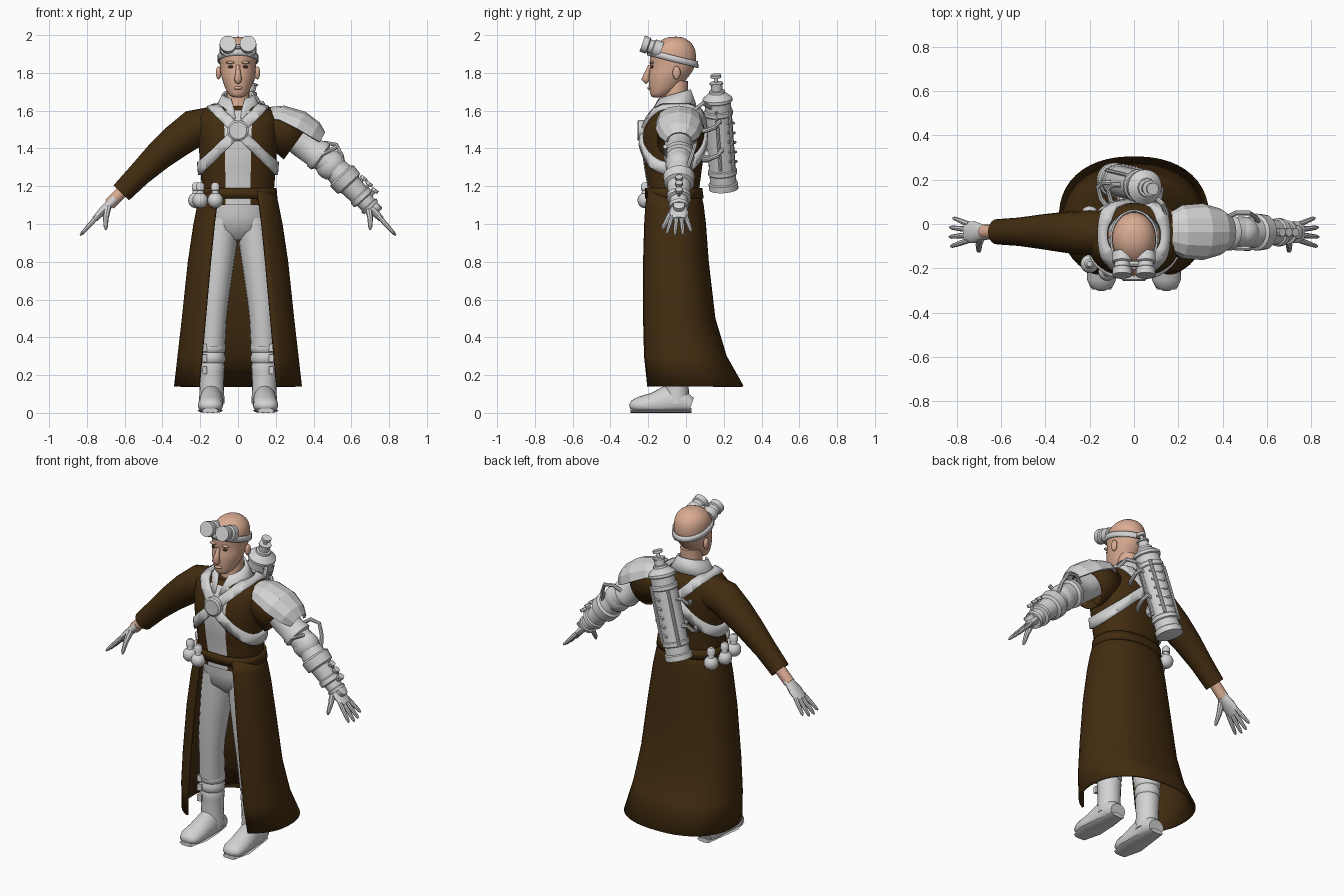
import bpy, bmesh, math
from mathutils import Vector as V


def mat(name, r, g, b):
    m = bpy.data.materials.new(name)
    m.diffuse_color = (r, g, b, 1)
    return m


BROWN = mat("dark_brown_cloth", .055, .025, .005)
GREY = mat("light_grey", .65, .65, .65)
SKIN = mat("skin", .70, .41, .29)
EYE = mat("eye_brown", .06, .03, .015)


def finish(name, bm, m, smooth=40, solid=0, sub=0):
    bmesh.ops.recalc_face_normals(bm, faces=bm.faces)
    me = bpy.data.meshes.new(name)
    bm.to_mesh(me)
    bm.free()
    o = bpy.data.objects.new(name, me)
    bpy.context.collection.objects.link(o)
    me.materials.append(m)
    if smooth:
        me.polygons.foreach_set("use_smooth", [True] * len(me.polygons))
        me.set_sharp_from_angle(angle=math.radians(smooth))
    if solid:
        md = o.modifiers.new("thickness", 'SOLIDIFY')
        md.thickness, md.offset = solid, 0
    if sub:
        md = o.modifiers.new("subdivide", 'SUBSURF')
        md.levels = md.render_levels = sub
    return o


def skin_rings(rings, closed, cap):
    bm = bmesh.new()
    rows = [[bm.verts.new(p) for p in r] for r in rings]
    n = len(rows[0])
    for a, b in zip(rows, rows[1:]):
        for i in range(n if closed else n - 1):
            j = (i + 1) % n
            bm.faces.new((a[i], a[j], b[j], b[i]))
    if cap and closed:
        bm.faces.new(rows[0])
        bm.faces.new(rows[-1])
    return bm


def power(v, e):
    return math.copysign(abs(v) ** e, v)


def loft(name, rings, m, n=32, e=.85, shear=0, cap=True, **kw):
    """Horizontal rings (z, half width, front y, back y[, front gap])."""
    out, gaps = [], len(rings[0]) > 4
    for z, rx, yf, yb, *g in rings:
        t0 = math.asin((g[0] / rx) ** (1 / e)) if gaps else 0
        h = (yb - yf) / (1 + math.cos(t0) ** e)
        row = []
        for i in range(n):
            t = t0 + (2 * math.pi - 2 * t0) * i / (n - 1 if gaps else n)
            y = yb - h - h * power(math.cos(t), e)
            row.append((rx * power(math.sin(t), e), y, z + shear * y))
        out.append(row)
    return finish(name, skin_rings(out, not gaps, cap), m, **kw)


def tube(name, pts, m, n=16, ref=(0, 1, 0), arc=None, cap=True, floor=None, **kw):
    """Sweep through (x, y, z, radius[, second radius])."""
    P = [V(p[:3]) for p in pts]
    out = []
    for k, p in enumerate(pts):
        d = (P[min(k + 1, len(P) - 1)] - P[max(k - 1, 0)]).normalized()
        u = V(ref)
        u = (u - d * d.dot(u)).normalized()
        w = d.cross(u)
        row = []
        for i in range(n):
            t = arc * i / (n - 1) if arc else 2 * math.pi * i / n
            q = P[k] + u * p[3] * math.cos(t) + w * p[-1] * math.sin(t)
            if floor is not None:
                q.z = max(q.z, floor)
            row.append(q)
        out.append(row)
    return finish(name, skin_rings(out, not arc, cap), m, **kw)


def turned(name, a, b, prof, m, **kw):
    """Turned part: (fraction along a-b, radius)."""
    a, b = V(a), V(b)
    return tube(name, [(*a.lerp(b, t), r) for t, r in prof], m, **kw)


def ball(name, c, r, m, scale=(1, 1, 1)):
    bm = bmesh.new()
    bmesh.ops.create_uvsphere(bm, u_segments=16, v_segments=10, radius=r)
    for v in bm.verts:
        v.co = V(c) + V([v.co[i] * scale[i] for i in range(3)])
    return finish(name, bm, m)


# Head and face
loft("head", [(1.668, .03, -.18, -.12), (1.685, .05, -.19, -.08), (1.72, .07, -.195, -.03),
              (1.77, .086, -.198, .005), (1.80, .093, -.195, .03), (1.835, .095, -.187, .05),
              (1.875, .1, -.195, .056), (1.92, .1, -.188, .052), (1.955, .086, -.16, .035),
              (1.982, .055, -.12, .0), (1.992, .02, -.08, -.03)], SKIN, e=1, sub=1, smooth=180)
tube("neck", [(0, -.06, 1.55, .07), (0, -.055, 1.66, .062), (0, -.05, 1.76, .062)], SKIN)
tube("nose", [(0, -.19, 1.84, .01), (0, -.205, 1.80, .014), (0, -.215, 1.768, .022), (0, -.2, 1.752, .016)],
     SKIN, n=10, smooth=80)
ball("lips", (0, -.192, 1.72), .025, SKIN, (1, .5, .35))
for s in (-1, 1):
    ball("ear", (s * .103, -.05, 1.80), .035, SKIN, (.4, .6, 1))
    ball("eye", (s * .038, -.18, 1.832), .015, EYE, (1, .6, .5))
    ball("brow", (s * .04, -.182, 1.855), .025, SKIN, (1, .5, .3))

# Goggles pushed up on the forehead
loft("goggle_strap", [(1.842, .104, -.203, .062), (1.876, .104, -.2, .06)], GREY, e=1,
     shear=-.25, cap=False, solid=.008)
for s in (-1, 1):
    turned("goggle_cup", (s * .053, -.13, 1.92), (s * .053, -.232, 1.955),
           [(0, .045), (.4, .045), (.45, .036), (.65, .036), (.7, .044), (1, .044), (1, .034), (.9, .032)],
           GREY, n=20)
tube("goggle_bridge", [(-.04, -.18, 1.94, .014), (.04, -.18, 1.94, .014)], GREY, n=8)

# Coat body with shirt panel
TORSO = [(1.1, .195, -.2, .08), (1.17, .19, -.2, .068), (1.3, .2, -.222, .085), (1.42, .208, -.237, .1),
         (1.5, .213, -.228, .1), (1.56, .218, -.2, .092), (1.6, .19, -.175, .08), (1.625, .12, -.15, .05)]
torso = loft("coat_body", TORSO, BROWN, n=44)
torso.data.materials.append(GREY)
for f in torso.data.polygons:
    if abs(f.center.x) < .065 and f.center.y < -.12 and f.center.z < 1.61:
        f.material_index = 1
loft("belt", [(1.135, .203, -.21, .088), (1.19, .198, -.21, .08)], BROWN, n=44, cap=False, solid=.012)
loft("shirt_collar", [(1.615, .13, -.2, .05, .012), (1.66, .1, -.17, .035, .02), (1.705, .078, -.14, .02, .035)],
     GREY, e=1, shear=.3, solid=.012)

# Coat skirt, open at the front
loft("coat_skirt", [(1.17, .193, -.2, .072, .1), (1.1, .21, -.21, .088, .112), (1, .23, -.216, .1, .125),
                    (.8, .26, -.222, .115, .145), (.5, .292, -.222, .15, .172), (.3, .315, -.217, .21, .19),
                    (.14, .333, -.2, .3, .205)], BROWN, n=40, e=.88, solid=.012)

# Crossed straps cut from the coat surface, and buckle disc
for s in (-1, 1):
    bm = bmesh.new()
    bm.from_mesh(torso.data)
    bmesh.ops.delete(bm, geom=[f for f in bm.faces if abs(f.normal.z) > .99], context='FACES_ONLY')
    no = V((s * .7, 0, .71))
    for side in (-1, 1):
        geom = bm.verts[:] + bm.edges[:] + bm.faces[:]
        bmesh.ops.bisect_plane(bm, geom=geom, plane_co=V((0, 0, 1.49)) + no * .026 * side,
                               plane_no=no * side, clear_outer=True)
    for f in bm.faces:
        f.material_index = 0
    finish("cross_strap", bm, GREY, solid=.03)
turned("strap_disc", (0, -.22, 1.495), (0, -.258, 1.495), [(0, .056), (.8, .056), (1, .046), (.85, .04)],
       GREY, n=24, ref=(0, 0, 1))

# Trousers and boots
loft("trouser_hips", [(1.16, .165, -.19, .05), (1.05, .175, -.185, .06), (.97, .165, -.17, .06),
                      (.915, .07, -.11, .01)], GREY, e=1)
for s in (-1, 1):
    tube("trouser_leg", [(s * .085, -.06, 1.03, .105, .085), (s * .095, -.06, .9, .105, .09),
                         (s * .11, -.07, .75, .09, .083), (s * .125, -.075, .6, .078, .076),
                         (s * .13, -.07, .5, .074, .07), (s * .137, -.055, .36, .078, .07)], GREY, n=20)
    tube("boot_shaft", [(s * .139, -.05, z, r, r) for z, r in
                        ((.37, .066), (.355, .074), (.33, .074), (.32, .066), (.3, .072), (.275, .072),
                         (.265, .064), (.245, .069), (.22, .066), (.14, .064), (.05, .068))], GREY, n=20)
    tube("boot_foot", [(s * .14, .028, .04, .05, .04), (s * .14, -.03, .06, .064, .075),
                       (s * .142, -.1, .06, .062, .085), (s * .145, -.18, .045, .066, .06),
                       (s * .147, -.25, .04, .066, .045), (s * .147, -.285, .035, .05, .03),
                       (s * .147, -.298, .03, .02, .012)], GREY, n=20, ref=(1, 0, 0), floor=.012, smooth=60)
    tube("boot_sole", [(s * .142, .03, .012, .045, .014), (s * .142, -.08, .012, .06, .014),
                       (s * .147, -.2, .012, .07, .014), (s * .147, -.295, .012, .045, .014)],
         GREY, n=8, ref=(1, 0, 0), floor=0)
    for z in (.225, .29, .345):
        tube("boot_buckle", [(s * .175, -.115, z - .02, .02, .014), (s * .175, -.115, z + .02, .02, .014)],
             GREY, n=4, ref=(.6 * s, -.8, 0))

# Right sleeve and wrist
tube("right_sleeve", [(-.14, -.04, 1.52, .1), (-.235, -.04, 1.505, .1), (-.33, -.037, 1.435, .09),
                      (-.42, -.035, 1.36, .078), (-.52, -.035, 1.265, .064), (-.618, -.035, 1.165, .057),
                      (-.612, -.035, 1.171, .045)], BROWN, n=20)
tube("right_wrist", [(-.58, -.035, 1.205, .032), (-.68, -.035, 1.105, .032)], SKIN)


# Gloved hands
def hand(side, s):
    tube(side + "_palm", [(s * .65, -.037, 1.135, .033, .028), (s * .685, -.037, 1.1, .036, .024),
                          (s * .72, -.037, 1.065, .05, .022), (s * .76, -.037, 1.025, .046, .016)], GREY, n=14)
    for i, far in enumerate((.92, 1, .97, .8)):
        y = (i - 1.5) * .024
        tube(side + "_finger", [(s * (.745 + .09 * t * far), -.037 + y * (1 + .8 * t), 1.04 - .1 * t * far, r)
                                for t, r in ((0, .013), (.5, .012), (.9, .009), (1, .004))], GREY, n=8)
    tube(side + "_thumb", [(s * .69, -.06, 1.09, .02), (s * .7, -.095, 1.03, .015), (s * .7, -.12, .985, .011),
                           (s * .7, -.125, .97, .005)], GREY, n=8)


hand("right", -1)
hand("left", 1)

# Left short sleeve and faceted shoulder plate
tube("left_sleeve", [(.13, -.04, 1.52, .1), (.22, -.04, 1.5, .105), (.31, -.04, 1.435, .11)], BROWN, n=20,
     cap=False, solid=.01)
tube("shoulder_plate", [(.17, -.035, 1.555, .085, .06), (.22, -.035, 1.55, .115, .075),
                        (.31, -.035, 1.505, .122, .095), (.385, -.035, 1.46, .1, .085),
                        (.43, -.035, 1.435, .065, .055)], GREY, n=7, arc=math.pi, smooth=0, solid=.012)

# Mechanical left arm
A, B = (.24, -.037, 1.5), (.71, -.037, 1.085)
turned("left_upper_arm", A, (.5, -.037, 1.31), [(0, .07), (.4, .076), (.65, .075), (.68, .083), (.76, .083),
       (.79, .068), (.9, .07), (1, .07)], GREY)
ball("left_elbow", (.49, -.037, 1.312), .08, GREY, (1, .9, 1))
turned("left_forearm", (.49, -.037, 1.32), (.705, -.037, 1.085), [(0, .06), (.25, .07), (.28, .084), (.45, .08),
       (.48, .063), (.7, .056), (.72, .064), (.8, .064), (.82, .048), (.93, .045), (.94, .054), (1, .05)], GREY)
tube("arm_lever", [(.41, -.1, 1.34, .009), (.46, -.11, 1.375, .009), (.525, -.11, 1.41, .012)], GREY, n=8)
tube("arm_hose", [(.42, .03, 1.4, .011), (.46, .05, 1.43, .011), (.52, .05, 1.42, .011), (.55, .03, 1.36, .011),
                  (.56, .01, 1.3, .011)], GREY, n=8)
for x, z in ((.625, 1.19), (.655, 1.16), (.685, 1.125)):
    turned("arm_valve", (x, -.037, z), (x + .045, -.037, z + .06),
           [(0, .009), (.75, .009), (.76, .02), (1, .02)], GREY, n=8)
turned("hand_dial", (.715, -.037, 1.075), (.745, -.037, 1.105), [(0, .03), (.9, .03), (1, .024)], GREY)

# Back tank: body, valve, rails and pipes
LO, HI = V((-.095, .2, 1.18)), V((.055, .165, 1.685))
turned("back_tank", LO, HI, [(0, .05), (.01, .078), (.07, .078), (.08, .07), (.16, .07), (.17, .077), (.21, .077),
       (.22, .071), (.78, .071), (.79, .077), (.83, .077), (.84, .07), (.92, .07), (.93, .079), (.96, .079),
       (1, .055), (1.03, .035)], GREY, n=24)
turned("tank_valve", HI, HI + V((.03, -.007, .105)), [(0, .045), (.2, .042), (.22, .03), (.5, .03), (.52, .036),
       (.6, .036), (.62, .01), (.85, .01), (.86, .028), (1, .028)], GREY, n=12)
for dx, dy in ((.05, .06), (-.06, .05), (.075, -.01)):
    off = V((dx, dy, 0))
    turned("tank_rail", LO.lerp(HI, .2) + off, LO.lerp(HI, .82) + off, [(0, .009), (1, .009)], GREY, n=8)
for k in (.3, .4, .5, .6, .7):
    c = LO.lerp(HI, k)
    tube("tank_rung", [(*(c + V((.06, .04, 0))), .008), (*(c + V((-.005, .078, 0))), .008)], GREY, n=6, ref=(0, 0, 1))
for k in (.36, .66):
    c = LO.lerp(HI, k)
    for s in (-1, 1):
        tube("tank_pipe", [(*(c + V((s * x, y, z))), .012) for x, y, z in
                           ((.06, .0, .02), (.1, .0, .03), (.12, -.02, .0), (.11, -.07, -.02), (.08, -.11, -.02))],
             GREY, n=8, ref=(0, 0, 1))
    tube("tank_mount", [(*c, .035), (*(c - V((0, .12, 0))), .035)], GREY, n=8, ref=(0, 0, 1))
tube("shoulder_bracket", [(.06, .16, 1.6, .012), (.13, .09, 1.64, .012), (.15, .04, 1.6, .012)], GREY, n=8,
     ref=(0, 0, 1))

# Round flasks hanging from the belt
for x, y in ((-.12, -.215), (-.2, -.18), (-.222, -.06), (-.2, .04)):
    ball("belt_flask", (x, y, 1.125), .042, GREY)
    turned("flask_neck", (x, y, 1.15), (x, y, 1.22), [(0, .022), (.4, .018), (.42, .024), (.8, .024), (1, .012)],
           GREY, n=10)
